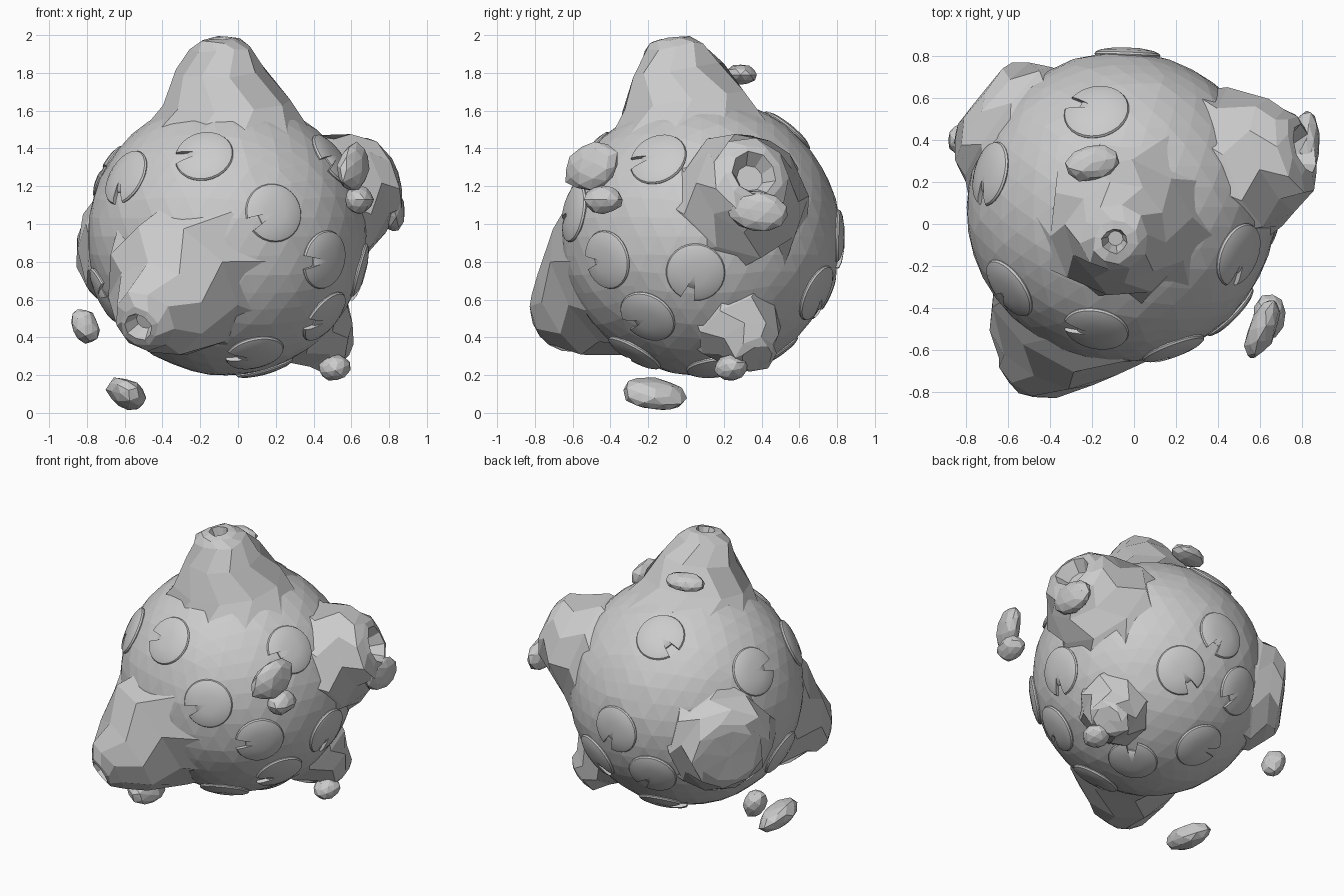
import bpy, bmesh, math, random
from mathutils import Vector, Matrix, Euler

if "Cube" in bpy.data.objects:
    bpy.data.objects.remove(bpy.data.objects["Cube"])

random.seed(7)
C = Vector((-0.06, 0.08, 0.935))   # body centre
R = 0.737                          # body radius


def finish(bm, name, smooth=False):
    bmesh.ops.recalc_face_normals(bm, faces=bm.faces[:])
    me = bpy.data.meshes.new(name)
    bm.to_mesh(me)
    bm.free()
    ob = bpy.data.objects.new(name, me)
    bpy.context.collection.objects.link(ob)
    if smooth:
        bpy.ops.object.select_all(action='DESELECT')
        ob.select_set(True)
        bpy.context.view_layer.objects.active = ob
        bpy.ops.object.shade_smooth_by_angle(angle=math.radians(35))
    return ob


def frame(n, hint):
    """Matrix at the body centre: z along n, x along hint."""
    z = n.normalized()
    x = (hint - z * hint.dot(z)).normalized()
    y = z.cross(x)
    return Matrix.Translation(C) @ Matrix((x, y, z)).transposed().to_4x4()


def loft(bm, rings):
    loops = [[bm.verts.new(p) for p in ring] for ring in rings]
    n = len(loops[0])
    for a, b in zip(loops, loops[1:]):
        for i in range(n):
            j = (i + 1) % n
            bm.faces.new((a[i], a[j], b[j], b[i]))
    for loop in (loops[0], loops[-1]):
        c = bm.verts.new(sum((v.co for v in loop), Vector()) / n)
        for i in range(n):
            bm.faces.new((loop[i], loop[(i + 1) % n], c))


# main rocky ball
bm = bmesh.new()
bmesh.ops.create_icosphere(bm, subdivisions=4, radius=R)
for v in bm.verts:
    v.co = v.co * random.uniform(0.996, 1.005) + C
finish(bm, "rocky_body")


def hump(name, tip, base_r, tip_r, hole_r, bulge=0.0, sides=9, shift=(0, 0, 0)):
    """Faceted volcano: tapered rings from inside the ball, optional crater.
    shift moves the base sideways so the hump can lean."""
    n = Vector(tip) - C
    L = n.length
    m = frame(n, Vector((0.31, 0.5, 0.83)))
    h0 = math.sqrt((R * 0.96) ** 2 - base_r ** 2)
    prof = [(h0, base_r, 0.03)]
    for t in (0.33, 0.66, 0.9):
        b = bulge * math.sin(math.pi * t)
        prof.append((h0 + (L - h0) * t, base_r + (tip_r - base_r) * t + b, 0.015))
    prof.append((L - 0.01, tip_r * 0.85, 0.01))
    if hole_r:
        prof += [(L, hole_r, 0.006), (L - 0.08, hole_r * 0.6, 0.0)]
    rings = []
    for k, (h, r, j) in enumerate(prof):
        lean = Vector(shift) * max(0.0, (L - h) / (L - h0)) * (k < 4)
        ring = []
        for i in range(sides):
            a = 2 * math.pi * (i + 0.5 * (k % 2) * (k < 4)) / sides
            rr = r + random.uniform(-j, j)
            ring.append(m @ Vector((rr * math.cos(a), rr * math.sin(a),
                                    h + random.uniform(-j, j) * 0.6)) + lean)
        rings.append(ring)
    bm = bmesh.new()
    loft(bm, rings)
    finish(bm, name)


hump("top_crater", (-0.09, -0.08, 1.985), 0.44, 0.125, 0.06, 0.01, 10, (0.02, 0.02, 0))
hump("front_crater", (-0.53, -0.76, 0.455), 0.48, 0.13, 0.08, 0.03, 9, (0.04, -0.01, 0.04))
hump("right_crater", (0.81, 0.36, 1.27), 0.42, 0.19, 0.12, 0.01, 9, (-0.02, 0.03, -0.03))
hump("lower_hump", (0.53, 0.38, 0.28), 0.28, 0.11, 0, 0.01, 8, (0, -0.05, 0.04))
hump("left_hump", (-0.745, 0.58, 0.83), 0.39, 0.22, 0, 0.02, 9)


def pad(name, pos, notch, r=0.157, sides=26):
    """Thin domed disc with a wedge notch, lying on the ball."""
    m = frame(Vector(pos) - C, Vector(notch))
    w = 0.24
    out = []
    for i in range(sides):
        a = w + (2 * math.pi - 2 * w) * i / (sides - 1)
        out.append(Vector((r * math.cos(a), r * math.sin(a), 0)))
    for a in (-0.28, 0.28):                      # inner notch corners
        out.append(Vector((r * 0.6 * math.cos(a), r * 0.6 * math.sin(a), 0)))
    rings = []
    for s, h in ((0.97, 0.715), (1.0, 0.725), (0.97, 0.735), (0.8, 0.747), (0.4, 0.758)):
        rings.append([m @ (p * s + Vector((0, 0, h))) for p in out])
    bm = bmesh.new()
    loft(bm, rings)
    finish(bm, name, smooth=True)


# notched pads: position on the ball, direction of the notch
pads = [
    ((-0.18, -0.50, 1.36), (-1, 0, 0)),
    ((-0.60, -0.31, 1.25), (-1, -1, -1.2)),
    ((0.19, -0.60, 1.06), (-1, 0, -0.5)),
    ((0.46, -0.42, 0.81), (-1, -0.8, -0.1)),
    ((0.47, -0.21, 0.50), (-0.6, -0.8, -0.3)),
    ((0.10, -0.30, 0.27), (-1, -0.2, 0)),
    ((0.66, 0.05, 0.74), (0, -0.3, -1)),
    ((0.48, -0.14, 1.33), (0, -1, 0)),
    ((0.20, 0.70, 0.63), (-0.9, 0, -1)),
    ((-0.03, 0.83, 0.92), (0.5, 0, -1)),
    ((-0.18, 0.54, 1.50), (-1, 0.6, 0)),
    ((-0.69, 0.24, 1.28), (-0.2, -1, 0.0)),
    ((-0.72, -0.02, 0.62), (-0.3, -1, 0)),
    ((-0.25, 0.73, 0.63), (0.8, 0, -1)),
    ((-0.15, 0.47, 0.30), (-1, 0, 0)),
    ((0.15, 0.16, 0.21), (0.6, 0.6, 0)),
]
for i, (pos, notch) in enumerate(pads):
    pad("notched_pad_%d" % (i + 1), pos, notch)


# floating pebbles: centre, full size, rotation in degrees
pebbles = [
    ((-0.20, 0.29, 1.79), (0.25, 0.17, 0.11), (0, 0, 12)),
    ((0.61, -0.50, 1.30), (0.13, 0.31, 0.24), (28, 0, -22)),
    ((0.64, -0.44, 1.13), (0.15, 0.21, 0.15), (0, 0, -10)),
    ((0.82, 0.38, 1.07), (0.13, 0.32, 0.21), (-10, 0, 0)),
    ((-0.81, 0.40, 0.46), (0.14, 0.15, 0.19), (0, -25, 0)),
    ((-0.59, -0.17, 0.10), (0.22, 0.33, 0.15), (-8, 30, 0)),
    ((0.51, 0.24, 0.24), (0.17, 0.18, 0.13), (10, -15, 0)),
]
for i, (pos, size, rot) in enumerate(pebbles):
    bm = bmesh.new()
    bmesh.ops.create_icosphere(bm, subdivisions=2, radius=0.51)
    e = Euler([math.radians(a) for a in rot]).to_matrix()
    for v in bm.verts:
        p = v.co * random.uniform(0.92, 1.08)
        v.co = e @ Vector((p.x * size[0], p.y * size[1], p.z * size[2])) + Vector(pos)
    finish(bm, "pebble_%d" % (i + 1))
